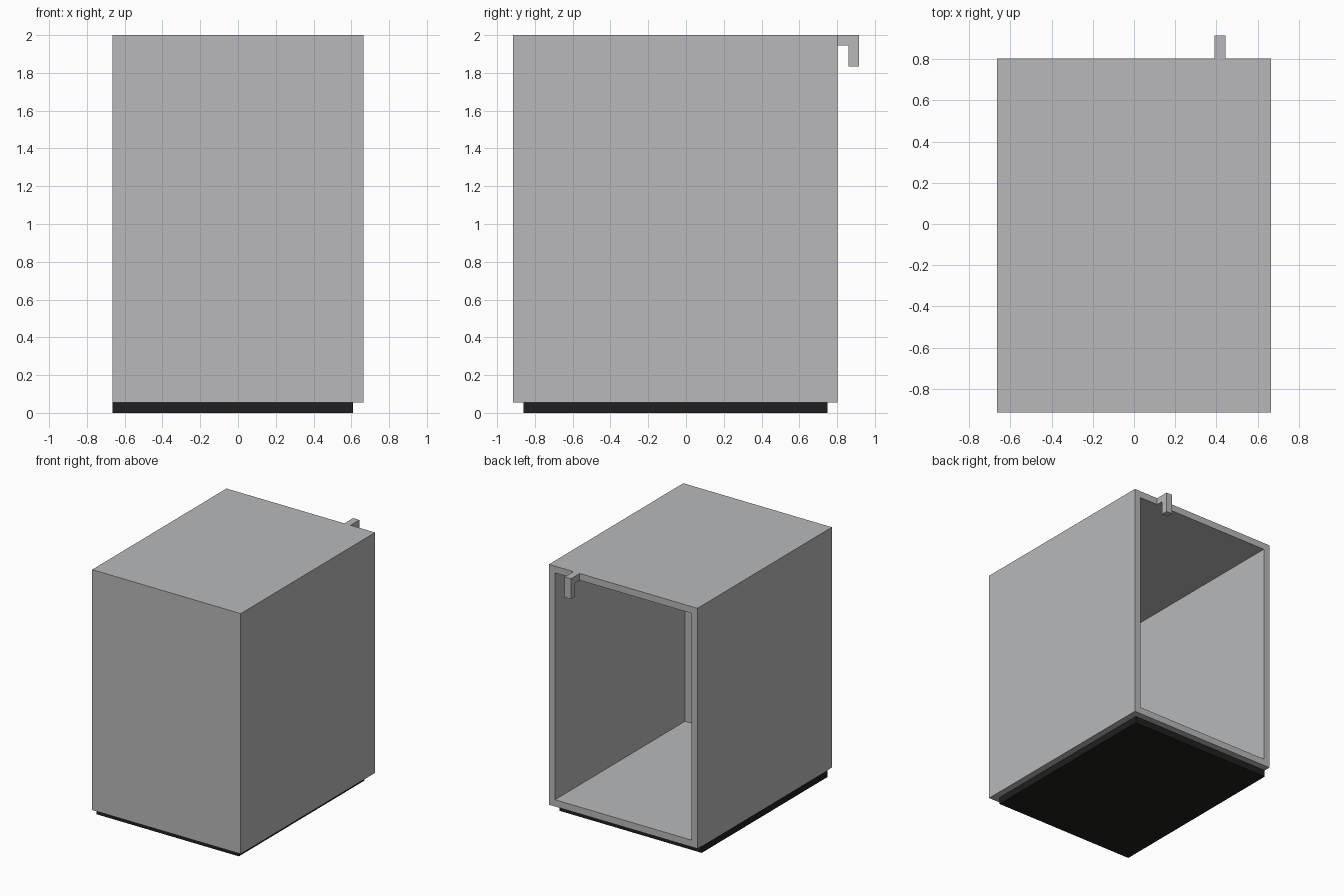
import bpy, bmesh
from mathutils import Vector

cube = bpy.data.objects.get("Cube")
if cube:
    bpy.data.objects.remove(cube, do_unlink=True)

WALL = 0.055
X = 0.665                        # half width of the cabinet
FRONT, BACK = -0.915, 0.803      # cabinet depth limits
FLOOR, TOP = 0.055, 2.0


def material(name, color):
    m = bpy.data.materials.new(name)
    m.use_nodes = True
    m.diffuse_color = (*color, 1)
    m.node_tree.nodes["Principled BSDF"].inputs["Base Color"].default_value = (*color, 1)
    return m


def finish(bm, name, mat):
    bmesh.ops.recalc_face_normals(bm, faces=bm.faces)
    mesh = bpy.data.meshes.new(name)
    bm.to_mesh(mesh)
    bm.free()
    mesh.materials.append(mat)
    obj = bpy.data.objects.new(name, mesh)
    bpy.context.collection.objects.link(obj)
    return obj


def box(lo, hi):
    bm = bmesh.new()
    bmesh.ops.create_cube(bm, size=1)
    lo, hi = Vector(lo), Vector(hi)
    for v in bm.verts:
        v.co = (lo + hi) / 2 + v.co * (hi - lo)
    return bm


grey = material("light grey", (0.48, 0.485, 0.495))
black = material("black", (0.015, 0.0138, 0.013))

# Cabinet shell: a box hollowed out from its back face
bm = box((-X, FRONT, FLOOR), (X, BACK, TOP))
bm.normal_update()
back = max(bm.faces, key=lambda f: f.calc_center_median().y)
bmesh.ops.inset_region(bm, faces=[back], thickness=WALL, use_even_offset=True)
hollow = bmesh.ops.extrude_face_region(bm, geom=[back])
bmesh.ops.delete(bm, geom=[back], context='FACES_ONLY')
inner = [g for g in hollow["geom"] if isinstance(g, bmesh.types.BMVert)]
bmesh.ops.translate(bm, verts=inner, vec=(0, FRONT + WALL - BACK, 0))
finish(bm, "cabinet_shell", grey)

# Plinth: flush with the right wall, recessed on the other sides
finish(box((-X, FRONT + WALL, 0), (X - WALL, BACK - WALL, FLOOR)), "plinth", black)

# Hook: an L-shaped side profile extruded across its width
bm = bmesh.new()
profile = [(BACK, TOP), (0.915, TOP), (0.915, 1.835), (0.86, 1.835),
           (0.86, TOP - WALL), (BACK, TOP - WALL)]
face = bm.faces.new([bm.verts.new((0.39, y, z)) for y, z in profile])
ext = bmesh.ops.extrude_face_region(bm, geom=[face])
bmesh.ops.translate(bm, vec=(WALL, 0, 0),
                    verts=[g for g in ext["geom"] if isinstance(g, bmesh.types.BMVert)])
finish(bm, "back_hook", grey)
